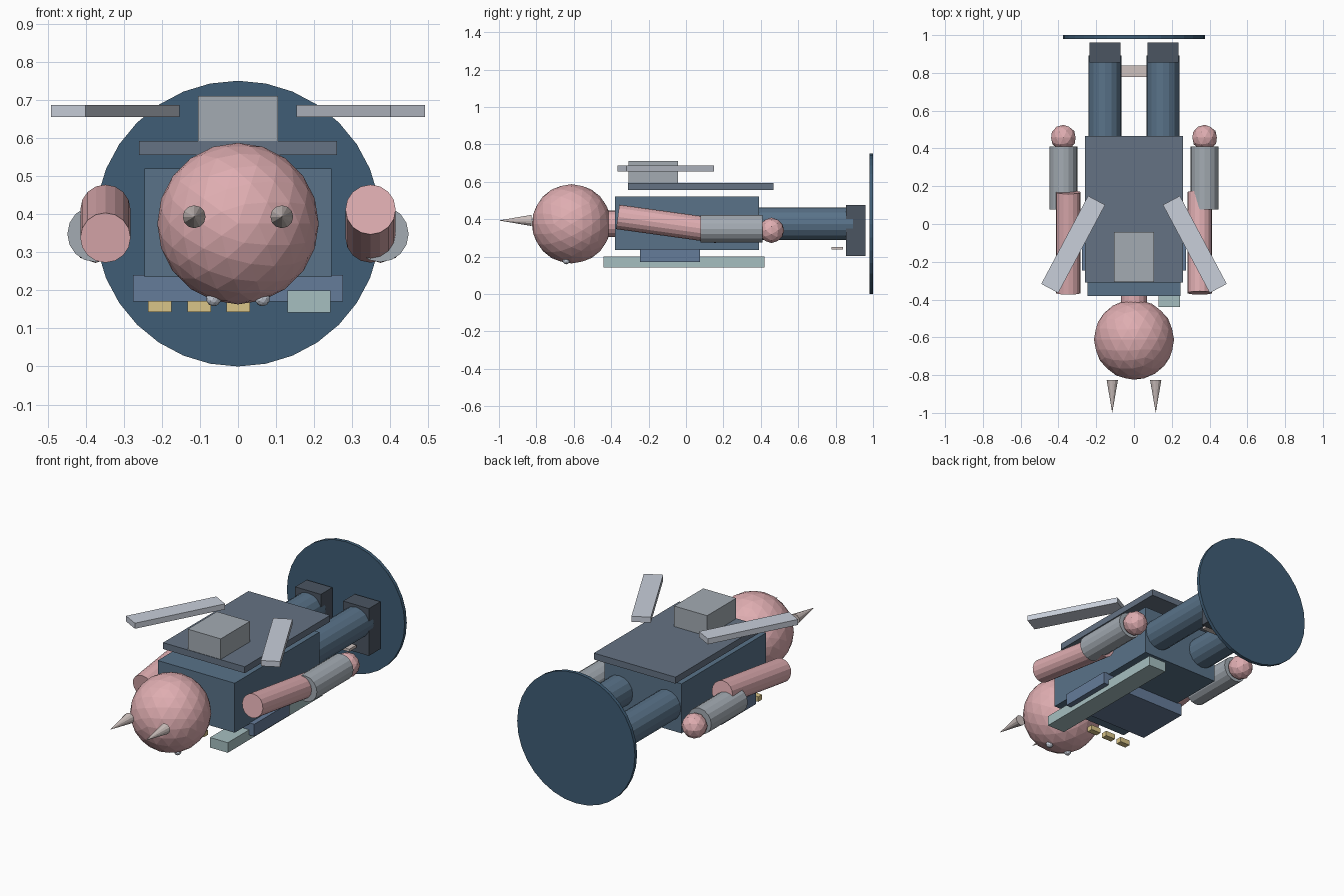
import bpy
from math import radians, atan2, hypot, pi
from mathutils import Vector

if "Cube" in bpy.data.objects:
    bpy.data.objects.remove(bpy.data.objects["Cube"])


def colour(name, r, g, b):
    m = bpy.data.materials.new(name)
    m.diffuse_color = (r, g, b, 1)
    m.use_nodes = True
    m.node_tree.nodes["Principled BSDF"].inputs["Base Color"].default_value = m.diffuse_color
    return m


NAVY = colour("navy", 0.05, 0.11, 0.18)
BLUE = colour("blue", 0.10, 0.17, 0.25)
SLATE = colour("slate", 0.13, 0.17, 0.23)
BELT = colour("belt_blue", 0.13, 0.20, 0.32)
DARK = colour("boot_dark", 0.07, 0.09, 0.12)
PINK = colour("pink", 0.74, 0.42, 0.44)
STEEL = colour("steel", 0.37, 0.41, 0.45)
SILVER = colour("silver", 0.58, 0.62, 0.70)
BONE = colour("bone", 0.62, 0.54, 0.52)
TEAL = colour("teal", 0.38, 0.52, 0.53)
YELLOW = colour("yellow", 0.70, 0.56, 0.25)


def finish(name, mat):
    ob = bpy.context.object
    ob.name = name
    ob.data.materials.append(mat)
    return ob


def box(name, x, y, z, mat):
    """Box from (min, max) pairs."""
    bpy.ops.mesh.primitive_cube_add(
        size=1, location=[(a + b) / 2 for a, b in (x, y, z)])
    ob = finish(name, mat)
    ob.scale = [b - a for a, b in (x, y, z)]
    return ob


def rod(name, p, q, r, mat, sides=16, tip=None):
    """Cylinder or cone between two points."""
    p, q = Vector(p), Vector(q)
    bpy.ops.mesh.primitive_cone_add(
        vertices=sides, radius1=r, radius2=r if tip is None else tip,
        depth=(q - p).length, location=(p + q) / 2,
        rotation=(q - p).to_track_quat('Z', 'Y').to_euler())
    return finish(name, mat)


def ball(name, c, r, mat, sub=2):
    bpy.ops.mesh.primitive_ico_sphere_add(
        subdivisions=sub, radius=r, location=c, rotation=(pi / 2, 0, 0))
    return finish(name, mat)


# Base disc
rod("base_disc", (0, 0.98, 0.375), (0, 1.0, 0.375), 0.375, NAVY, 32)

# Body, neck and head
box("torso", (-0.245, 0.245), (-0.38, 0.39), (0.235, 0.52), BLUE)
box("chest_plate", (-0.275, 0.275), (-0.245, 0.075), (0.17, 0.24), BELT)
rod("neck", (0, -0.46, 0.375), (0, -0.36, 0.375), 0.07, PINK)
ball("head", (0, -0.612, 0.375), 0.212, PINK, 3)

# Cape and backpack
box("cape", (-0.26, 0.26), (-0.31, 0.467), (0.555, 0.592), SLATE)
box("backpack", (-0.105, 0.105), (-0.307, -0.042), (0.592, 0.71), STEEL)

# Weapon, pouches and ankle bar
box("weapon", (0.13, 0.243), (-0.44, 0.42), (0.142, 0.2), TEAL)
for i in range(3):
    x = -0.205 + i * 0.103
    box(f"pouch_{i + 1}", (x - 0.031, x + 0.031), (-0.355, -0.32), (0.143, 0.172), YELLOW)
box("ankle_bar", (-0.165, 0.165), (0.777, 0.84), (0.237, 0.252), BONE)

# Paired parts
for s, side in ((-1, "left"), (1, "right")):
    rod(f"leg_{side}", (s * 0.153, 0.36, 0.375), (s * 0.153, 0.893, 0.375), 0.087, BLUE)
    box(f"boot_{side}", (s * 0.153 - 0.082, s * 0.153 + 0.082),
        (0.855, 0.96), (0.203, 0.475), DARK)

    # Upper arms tilt in opposite directions
    rod(f"upper_arm_{side}", (s * 0.348, -0.365, 0.375 + s * 0.037),
        (s * 0.348, 0.168, 0.375 - s * 0.037), 0.066, PINK)
    rod(f"forearm_{side}", (s * 0.374, 0.078, 0.348), (s * 0.374, 0.41, 0.348), 0.074, STEEL)
    ball(f"hand_{side}", (s * 0.374, 0.457, 0.34), 0.068, PINK)

    rod(f"horn_{side}", (s * 0.115, -0.825, 0.393), (s * 0.115, -1.0, 0.393),
        0.03, BONE, 12, 0)
    ball(f"eye_{side}", (s * 0.064, -0.64, 0.178), 0.02, SILVER)

    wing = box(f"wing_{side}", (s * 0.322 - 0.051, s * 0.322 + 0.051),
               (-0.372, 0.156), (0.655, 0.687), SILVER)
    wing.rotation_euler.z = s * radians(28)
